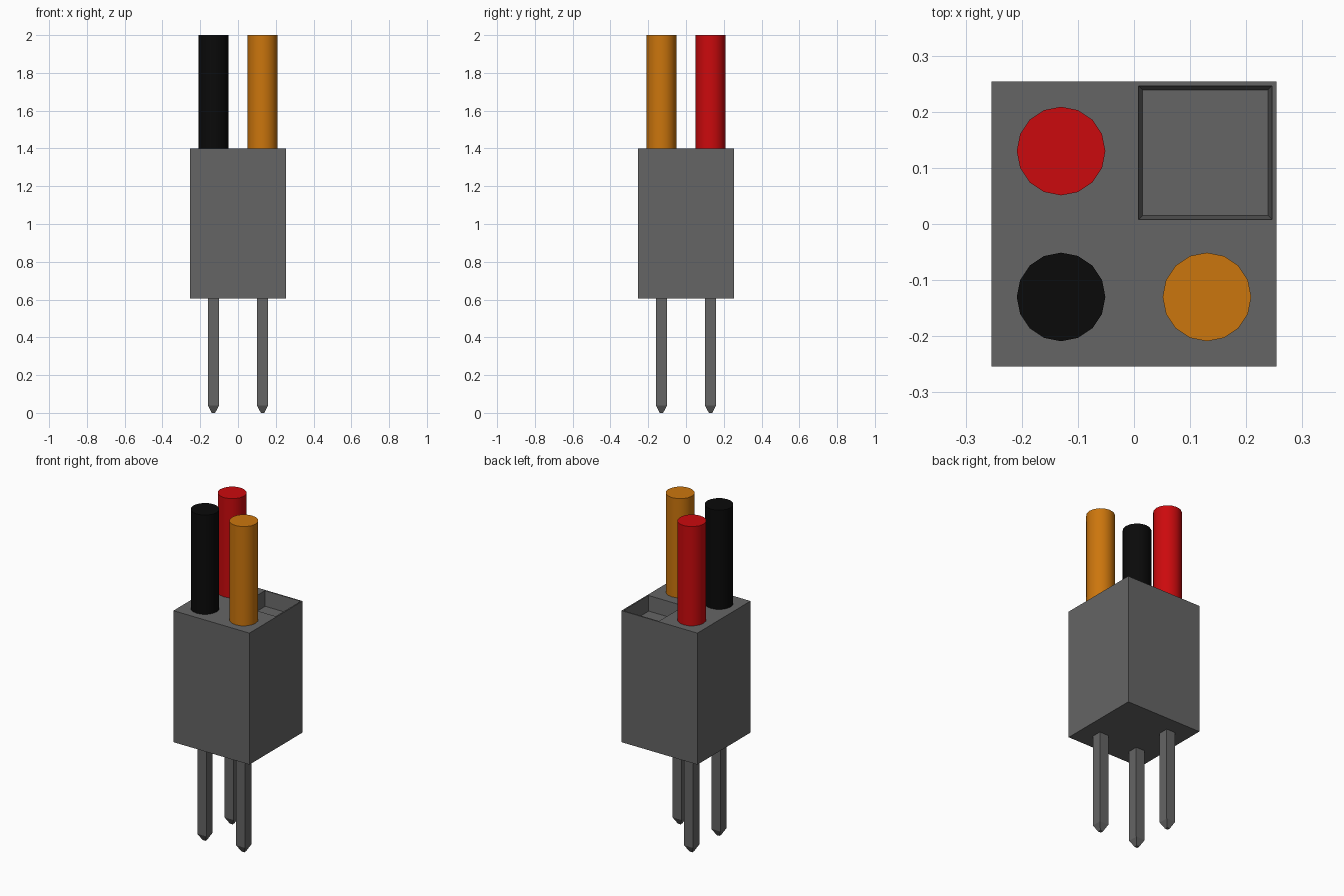
import bpy, bmesh
from mathutils import Matrix

old = bpy.data.objects.get("Cube")
if old:
    bpy.data.objects.remove(old)


def material(name, rgb):
    mat = bpy.data.materials.new(name)
    mat.use_nodes = True
    colour = (*rgb, 1)
    mat.diffuse_color = colour
    mat.node_tree.nodes["Principled BSDF"].inputs["Base Color"].default_value = colour
    return mat


grey = material("grey plastic", (0.13, 0.13, 0.13))
black = material("black insulation", (0.003, 0.003, 0.003))
red = material("red insulation", (0.6, 0.003, 0.004))
orange = material("orange insulation", (0.6, 0.18, 0.004))


def finish(name, bm, mat):
    bmesh.ops.recalc_face_normals(bm, faces=bm.faces)
    mesh = bpy.data.meshes.new(name)
    bm.to_mesh(mesh)
    bm.free()
    mesh.materials.append(mat)
    obj = bpy.data.objects.new(name, mesh)
    bpy.context.scene.collection.objects.link(obj)
    return obj


HALF, BOTTOM, TOP = 0.254, 0.605, 1.4
PITCH = 0.13

# Housing: a box whose top is split in quarters, one of them sunk as an empty socket
bm = bmesh.new()
bmesh.ops.create_cube(bm, size=1, matrix=Matrix.Translation((0, 0, (BOTTOM + TOP) / 2))
                      @ Matrix.Diagonal((2 * HALF, 2 * HALF, TOP - BOTTOM, 1)))
for axis in ((1, 0, 0), (0, 1, 0)):
    bmesh.ops.bisect_plane(bm, geom=bm.verts[:] + bm.edges[:] + bm.faces[:],
                           plane_co=(0, 0, 0), plane_no=axis)
bm.normal_update()
quarter = max((f for f in bm.faces if f.normal.z > 0.9),
              key=lambda f: sum(f.calc_center_median().xy))
bmesh.ops.inset_region(bm, faces=[quarter], thickness=0.011)
bmesh.ops.inset_region(bm, faces=[quarter], thickness=0.01)
for v in quarter.verts:
    v.co.z -= 0.09
finish("housing", bm, grey)

# Wires and square pointed pins in the three occupied positions
for label, mat, sx, sy in (("black", black, -1, -1), ("red", red, -1, 1), ("orange", orange, 1, -1)):
    x, y = sx * PITCH, sy * PITCH

    bm = bmesh.new()
    bmesh.ops.create_cone(bm, cap_ends=True, segments=16, radius1=0.079, radius2=0.079,
                          depth=2 - TOP, matrix=Matrix.Translation((x, y, (2 + TOP) / 2)))
    for f in bm.faces:
        f.smooth = len(f.verts) == 4
    for e in bm.edges:
        e.smooth = all(len(f.verts) == 4 for f in e.link_faces)
    finish(label + "_wire", bm, mat)

    bm = bmesh.new()
    bmesh.ops.create_cube(bm, size=1, matrix=Matrix.Translation((x, y, (0.04 + BOTTOM) / 2))
                          @ Matrix.Diagonal((0.06, 0.06, BOTTOM - 0.04, 1)))
    bm.normal_update()
    tip = min(bm.faces, key=lambda f: f.calc_center_median().z)
    lower = bmesh.ops.extrude_discrete_faces(bm, faces=[tip])["faces"][0]
    for v in lower.verts:
        v.co = (x + (v.co.x - x) * 0.3, y + (v.co.y - y) * 0.3, 0)
    finish(label + "_pin", bm, grey)
